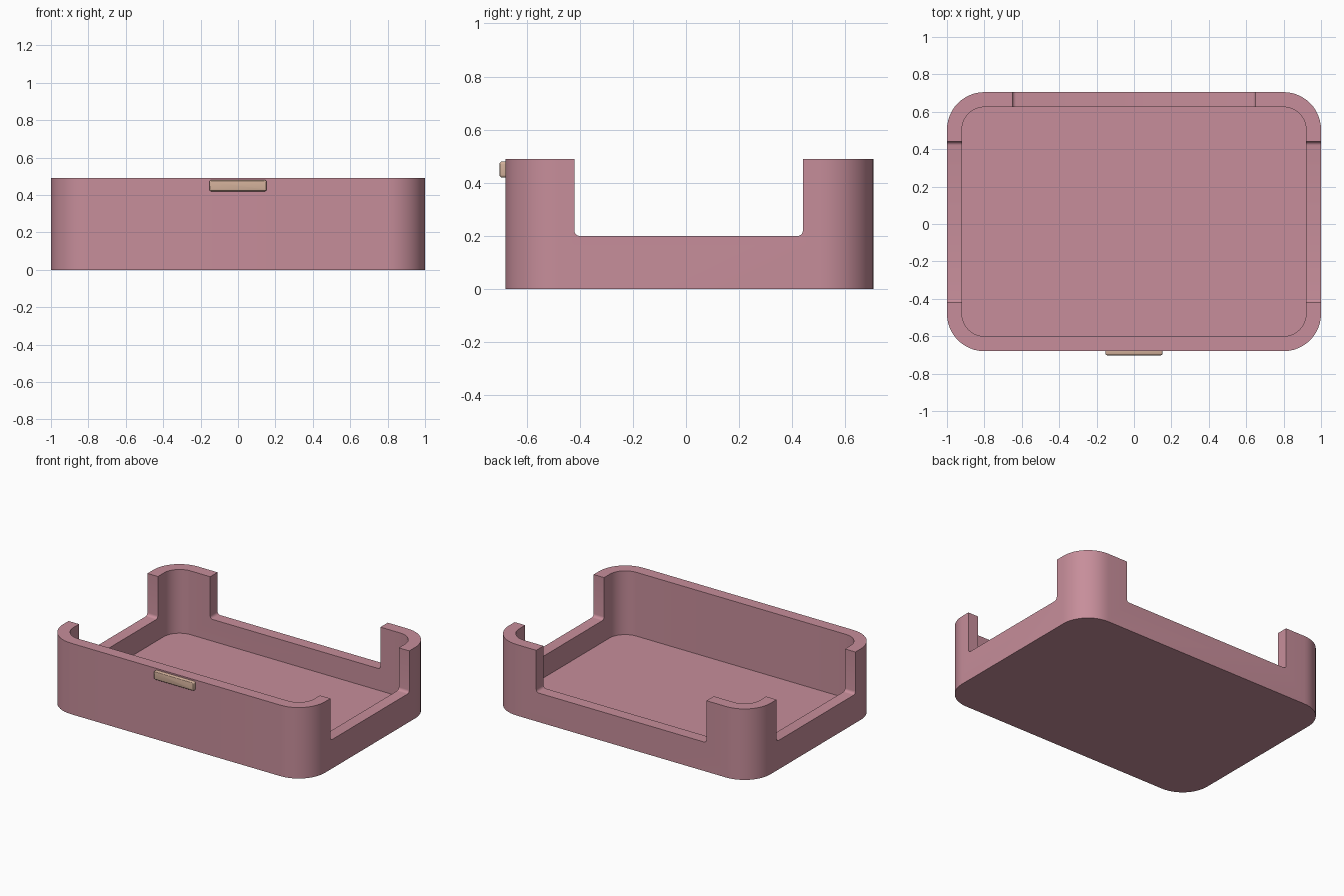
import bpy, bmesh, math
from mathutils import Matrix, Vector

cube = bpy.data.objects.get("Cube")
if cube:
    bpy.data.objects.remove(cube, do_unlink=True)

FRONT, BACK, TOP = -0.68, 0.705, 0.49
WALL, FLOOR, SILL = 0.08, 0.05, 0.2
MID_Y = (FRONT + BACK) / 2


def material(name, rgb):
    mat = bpy.data.materials.new(name)
    mat.use_nodes = True
    mat.diffuse_color = (*rgb, 1)
    mat.node_tree.nodes["Principled BSDF"].inputs["Base Color"].default_value = (*rgb, 1)
    return mat


def rounded_prism(name, width, height, depth, radius, centre, turn, mat, steps=12):
    """Rounded rectangle, extruded evenly about its centre, then turned and moved."""
    bm = bmesh.new()
    verts = []
    for quarter, (sx, sy) in enumerate([(1, 1), (-1, 1), (-1, -1), (1, -1)]):
        for i in range(steps + 1):
            a = (quarter + i / steps) * math.pi / 2
            verts.append(bm.verts.new((sx * (width / 2 - radius) + radius * math.cos(a),
                                       sy * (height / 2 - radius) + radius * math.sin(a),
                                       -depth / 2)))
    face = bm.faces.new(verts)
    made = bmesh.ops.extrude_face_region(bm, geom=[face])["geom"]
    bmesh.ops.translate(bm, vec=(0, 0, depth),
                        verts=[v for v in made if isinstance(v, bmesh.types.BMVert)])
    bmesh.ops.transform(bm, matrix=Matrix.Translation(Vector(centre)) @ turn, verts=bm.verts)
    bmesh.ops.recalc_face_normals(bm, faces=bm.faces)
    mesh = bpy.data.meshes.new(name)
    bm.to_mesh(mesh)
    bm.free()
    mesh.materials.append(mat)
    obj = bpy.data.objects.new(name, mesh)
    bpy.context.collection.objects.link(obj)
    return obj


def select(obj):
    bpy.ops.object.select_all(action="DESELECT")
    obj.select_set(True)
    bpy.context.view_layer.objects.active = obj


def cut(target, cutter):
    cutter.hide_render = True
    select(target)
    mod = target.modifiers.new("cut", "BOOLEAN")
    mod.operation, mod.solver, mod.object = "DIFFERENCE", "EXACT", cutter
    bpy.ops.object.modifier_apply(modifier=mod.name)
    bpy.data.objects.remove(cutter, do_unlink=True)


pink = material("dusty_pink", (0.57, 0.27, 0.325))
tan = material("warm_tan", (0.64, 0.43, 0.32))

flat = Matrix.Identity(4)
upright = Matrix.Rotation(math.pi / 2, 4, "X")                # outline in x and z
sideways = Matrix.Rotation(math.pi / 2, 4, "Z") @ upright     # outline in y and z

# Tray body with rounded corners
tray = rounded_prism("tray", 2, BACK - FRONT, TOP, 0.2, (0, MID_Y, TOP / 2), flat, pink)

# Hollow inside
cut(tray, rounded_prism("hollow", 2 - 2 * WALL, BACK - FRONT - 2 * WALL, 1, 0.12,
                        (0, MID_Y, FLOOR + 0.5), flat, pink))

# Openings in both sides and the back, with softened lower corners
cut(tray, rounded_prism("side_opening", 0.86, 1, 3, 0.02,
                        (0, 0.01, SILL + 0.5), sideways, pink, 5))
cut(tray, rounded_prism("back_opening", 1.3, 1, 0.4, 0.02,
                        (0, BACK, SILL + 0.5), upright, pink, 5))

# Thumb catch on the front
catch = rounded_prism("front_catch", 0.306, 0.06, 0.04, 0.01,
                      (0, FRONT - 0.002, 0.45), upright, tan, 4)
bevel = catch.modifiers.new("soft_edges", "BEVEL")
bevel.width, bevel.segments, bevel.limit_method = 0.009, 3, "ANGLE"
bevel.angle_limit = math.radians(50)
select(catch)
bpy.ops.object.modifier_apply(modifier=bevel.name)

for obj in (tray, catch):
    select(obj)
    bpy.ops.object.shade_smooth_by_angle(angle=math.radians(30))
